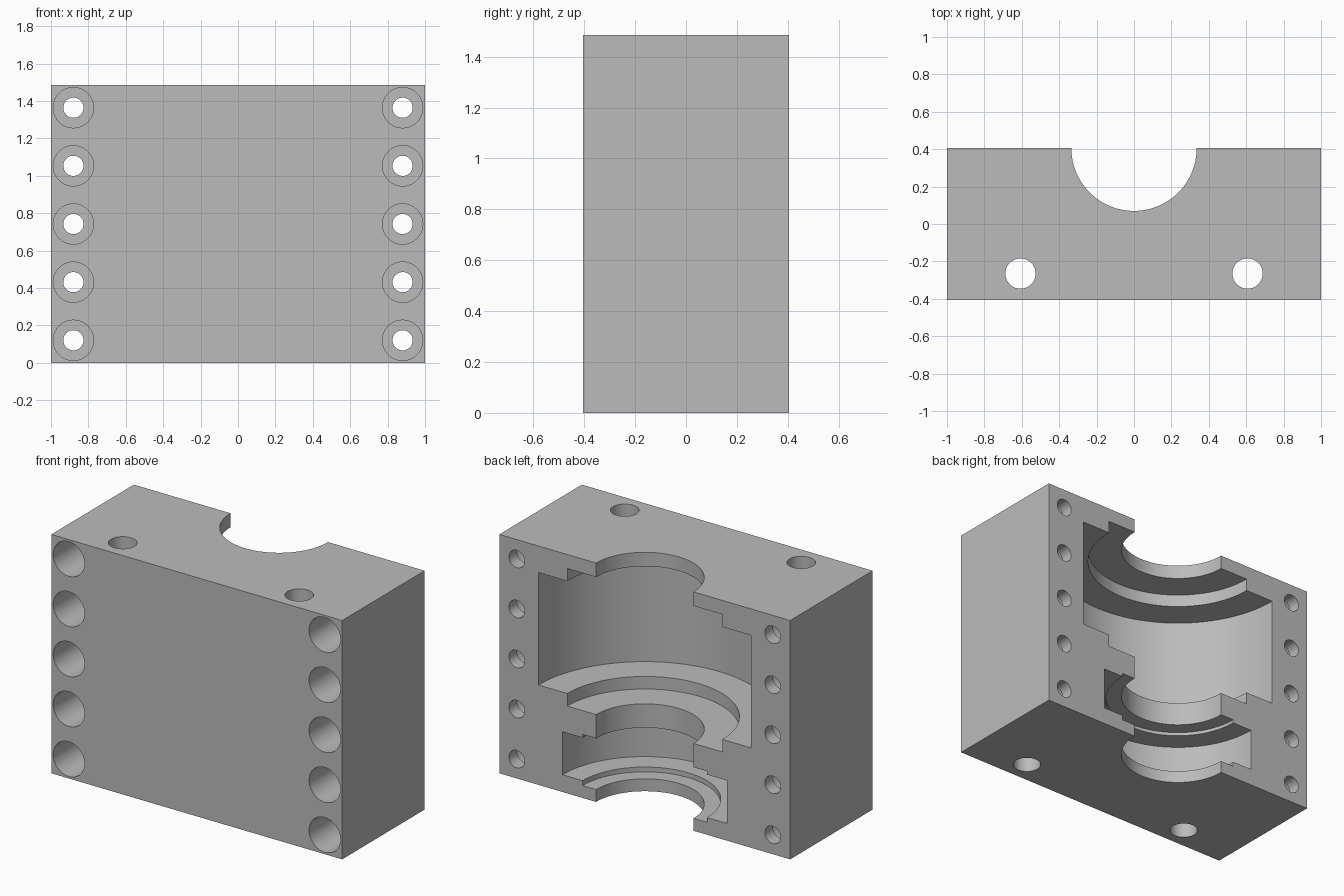
import bpy, bmesh, math
from mathutils import Matrix

if "Cube" in bpy.data.objects:
    bpy.data.objects.remove(bpy.data.objects["Cube"])

W, D, H = 2.0, 0.81, 1.485          # block size
BACK = D / 2

grey = bpy.data.materials.new("machined_grey")
grey.diffuse_color = (0.5, 0.5, 0.5, 1)
grey.use_nodes = True
grey.node_tree.nodes["Principled BSDF"].inputs["Base Color"].default_value = grey.diffuse_color


def make_object(name, bm):
    bmesh.ops.recalc_face_normals(bm, faces=bm.faces[:])
    mesh = bpy.data.meshes.new(name)
    bm.to_mesh(mesh)
    bm.free()
    mesh.materials.append(grey)
    obj = bpy.data.objects.new(name, mesh)
    bpy.context.collection.objects.link(obj)
    return obj


def turned(name, profile, matrix, sides):
    """Closed turned solid from (radius, height) steps."""
    bm = bmesh.new()
    rings = []
    for r, z in profile:
        rings.append([bm.verts.new((r * math.cos(2 * math.pi * i / sides),
                                    r * math.sin(2 * math.pi * i / sides), z))
                      for i in range(sides)])
    for a, b in zip(rings, rings[1:]):
        for i in range(sides):
            j = (i + 1) % sides
            bm.faces.new((a[i], a[j], b[j], b[i]))
    bm.faces.new(rings[0])
    bm.faces.new(rings[-1])
    bm.transform(matrix)
    return make_object(name, bm)


# main block
bm = bmesh.new()
bmesh.ops.create_cube(bm, size=1, matrix=Matrix.Translation((0, 0, H / 2))
                      @ Matrix.Diagonal((W, D, H, 1)))
block = make_object("housing_half", bm)

cutters = []

# stepped half bore on the back face: lower seat, neck, large upper chamber
bore = [(0.335, -0.1), (0.335, 0.077), (0.428, 0.077), (0.428, 0.107),
        (0.567, 0.107), (0.567, 0.374), (0.428, 0.374), (0.428, 0.395),
        (0.335, 0.395), (0.335, 0.543), (0.533, 0.543), (0.533, 0.621),
        (0.731, 0.621), (0.731, 1.32), (0.533, 1.32), (0.533, 1.398),
        (0.335, 1.398), (0.335, H + 0.1)]
cutters.append(turned("bore_cutter", bore, Matrix.Translation((0, BACK, 0)), 96))

# vertical through holes
for s in (-1, 1):
    cutters.append(turned("vertical_hole_cutter", [(0.081, -0.1), (0.081, H + 0.1)],
                          Matrix.Translation((s * 0.607, -0.265, 0)), 48))

# counterbored bolt holes, deep recess opening on the front
LIP = 0.08
bolt = [(0.108, -0.1), (0.108, D - LIP), (0.054, D - LIP), (0.054, D + 0.1)]
for s in (-1, 1):
    for k in range(-2, 3):
        place = (Matrix.Translation((s * 0.88, -BACK, H / 2 + k * 0.311))
                 @ Matrix.Rotation(-math.pi / 2, 4, 'X'))
        cutters.append(turned("bolt_hole_cutter", bolt, place, 40))

# cut everything out of the block
bpy.context.view_layer.objects.active = block
block.select_set(True)
for c in cutters:
    mod = block.modifiers.new("cut", 'BOOLEAN')
    mod.operation = 'DIFFERENCE'
    mod.solver = 'EXACT'
    mod.object = c
    bpy.ops.object.modifier_apply(modifier=mod.name)
    bpy.data.objects.remove(c, do_unlink=True)

bpy.ops.object.shade_smooth_by_angle(angle=math.radians(30))
